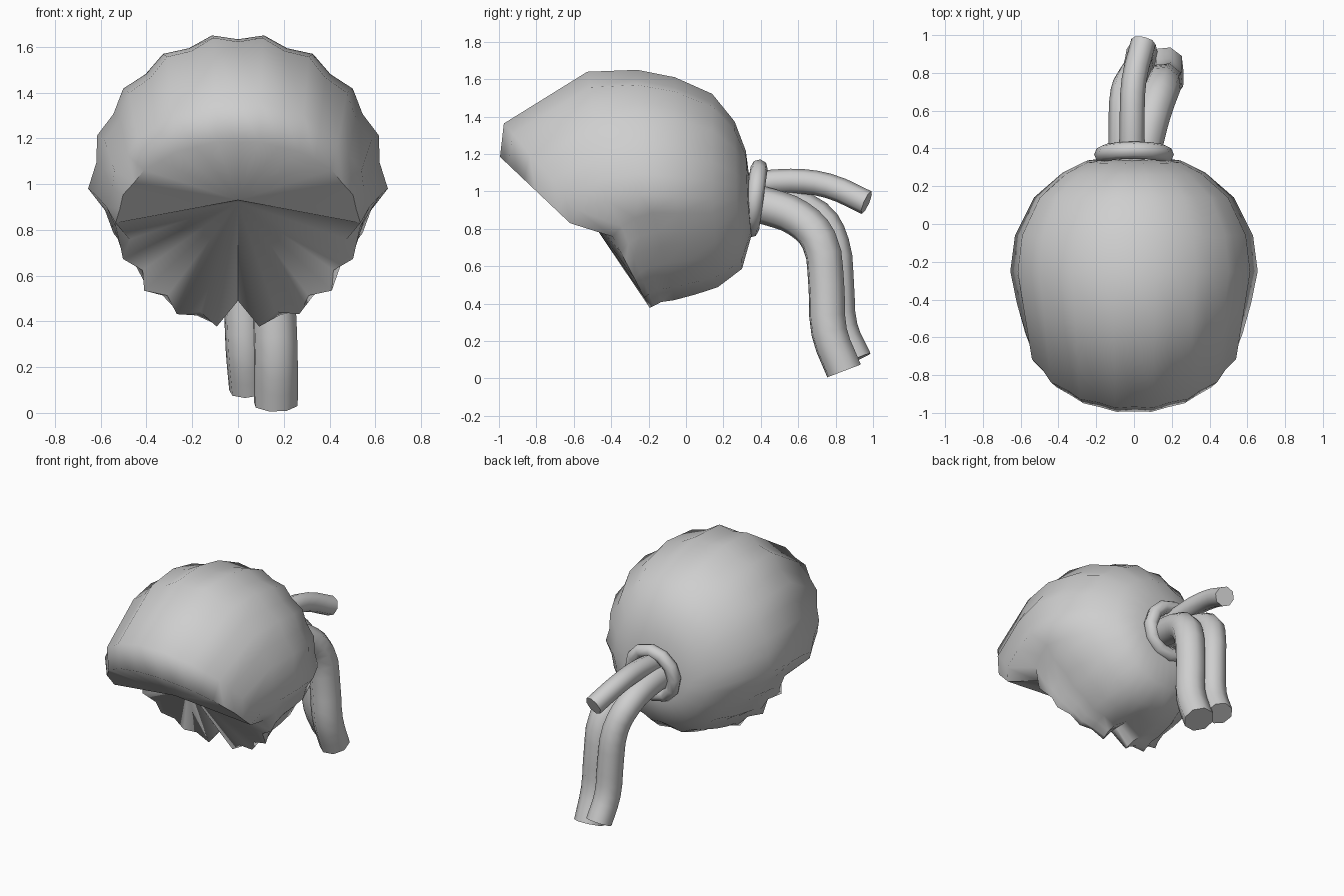
import bpy, bmesh, math
from mathutils import Vector

cube = bpy.data.objects.get("Cube")
if cube:
    bpy.data.objects.remove(cube, do_unlink=True)

grey = bpy.data.materials.new("hair_grey")
grey.use_nodes = True
grey.diffuse_color = (0.62, 0.62, 0.62, 1)
grey.node_tree.nodes["Principled BSDF"].inputs["Base Color"].default_value = (0.62, 0.62, 0.62, 1)


def finish(obj, angle):
    obj.data.materials.clear()
    obj.data.materials.append(grey)
    bpy.ops.object.select_all(action='DESELECT')
    obj.select_set(True)
    bpy.context.view_layer.objects.active = obj
    bpy.ops.object.shade_smooth_by_angle(angle=math.radians(angle))


# Gathered hair: ribbed rings from the knot to the rim, closed at the front.
# Ring: top (y, z), side (upper y, lower y, half width, z), bottom (y, z),
# rib depth, pinch of the lower half
RINGS = [
    ((.34, 1.06), (.34, .34, .12, .95), (.34, .84), 0, 0),
    ((.32, 1.22), (.33, .33, .26, .95), (.35, .76), .02, 0),
    ((.26, 1.38), (.27, .27, .38, .95), (.3, .58), .03, .05),
    ((.14, 1.53), (.14, .14, .53, .96), (.17, .48), .04, .12),
    ((-.06, 1.62), (-.06, -.06, .63, .97), (.05, .44), .04, .17),
    ((-.26, 1.66), (-.25, -.2, .655, .98), (-.06, .41), .04, .18),
    ((-.53, 1.65), (-.42, -.3, .62, .95), (-.13, .40), .04, .15),
    ((-.98, 1.37), (-.58, -.38, .575, .9), (-.17, .38), .03, .08),
    ((-1, 1.19), (-.62, -.43, .535, .83), (-.19, .37), .02, 0),
]
RIBS = 18
CORNERS = (RIBS // 2, RIBS * 3 // 2)


def ring_point(ring, i):
    top, (upper_y, lower_y, width, side_z), bottom, depth, pinch = ring
    a = math.pi * i / RIBS
    c = math.cos(a)
    lower = CORNERS[0] < i < CORNERS[1]
    end_y, end_z = bottom if lower else top
    side_y = lower_y if lower else upper_y
    if ring is RINGS[-1] and lower:
        depth = .1                        # jagged lower rim
    f = 1 - depth if i % 2 == 0 else 1
    t = abs(c) * f
    x = width * math.sin(a) * f
    z = side_z + (end_z - side_z) * t
    if lower:
        x *= 1 - pinch * abs(math.sin(2 * a))
    if i == RIBS:
        z = max(z, .49)                   # parting notch under the middle
    return Vector((x, side_y + (end_y - side_y) * t, z))


bm = bmesh.new()
loops = [[bm.verts.new(ring_point(r, i)) for i in range(2 * RIBS)] for r in RINGS]
back = bm.verts.new((0, .34, .95))
fringe = bm.verts.new((0, -.71, .93))
nape = bm.verts.new((0, -.56, .92))
rim = loops[-1]
for i in range(2 * RIBS):
    j = (i + 1) % (2 * RIBS)
    bm.faces.new((back, loops[0][i], loops[0][j]))
    hub = nape if CORNERS[0] <= i < CORNERS[1] else fringe
    bm.faces.new((hub, rim[j], rim[i]))
    for p, q in zip(loops, loops[1:]):
        bm.faces.new((p[i], q[i], q[j], p[j]))
for corner in CORNERS:
    bm.faces.new((fringe, nape, rim[corner]))
bmesh.ops.recalc_face_normals(bm, faces=bm.faces)
# Crisp fold where the fringe meets the recessed underside
folds = [e for e in fringe.link_edges if e.other_vert(fringe) in [rim[k] for k in CORNERS]]
for e in folds:
    e.smooth = False
mesh = bpy.data.meshes.new("gathered_hair")
bm.to_mesh(mesh)
bm.free()
hair = bpy.data.objects.new("gathered_hair", mesh)
bpy.context.collection.objects.link(hair)
finish(hair, 60)

# Hair tie
bpy.ops.mesh.primitive_torus_add(major_segments=12, minor_segments=8, major_radius=.165,
                                 minor_radius=.046, location=(0, .368, .962),
                                 rotation=(math.radians(82), 0, 0))
tie = bpy.context.object
tie.name = "hair_tie"
finish(tie, 60)


# Ponytail strands
def strand(name, radius, points):
    curve = bpy.data.curves.new(name, 'CURVE')
    curve.dimensions = '3D'
    curve.bevel_depth = radius
    curve.bevel_resolution = 2
    curve.use_fill_caps = True
    curve.resolution_u = 3
    spline = curve.splines.new('BEZIER')
    spline.bezier_points.add(len(points) - 1)
    for bp, co in zip(spline.bezier_points, points):
        bp.co = co
        bp.handle_left_type = bp.handle_right_type = 'AUTO'
    obj = bpy.data.objects.new(name, curve)
    bpy.context.collection.objects.link(obj)
    bpy.ops.object.select_all(action='DESELECT')
    obj.select_set(True)
    bpy.context.view_layer.objects.active = obj
    bpy.ops.object.convert(target='MESH')
    finish(bpy.context.object, 70)


strand("upper_strand", .066, [(-.01, .3, 1.03), (-.01, .56, 1.055), (0, .76, 1.03), (.05, .965, .94)])
strand("left_strand", .1, [(.03, .3, .95), (.06, .45, .915), (.1, .6, .855), (.14, .71, .74),
                           (.155, .75, .5), (.165, .765, .25), (.165, .845, .04)])
strand("right_strand", .085, [(-.05, .3, .95), (-.05, .5, .94), (-.04, .7, .87), (0, .79, .72),
                              (.02, .815, .5), (.03, .835, .27), (.045, .91, .1)])
